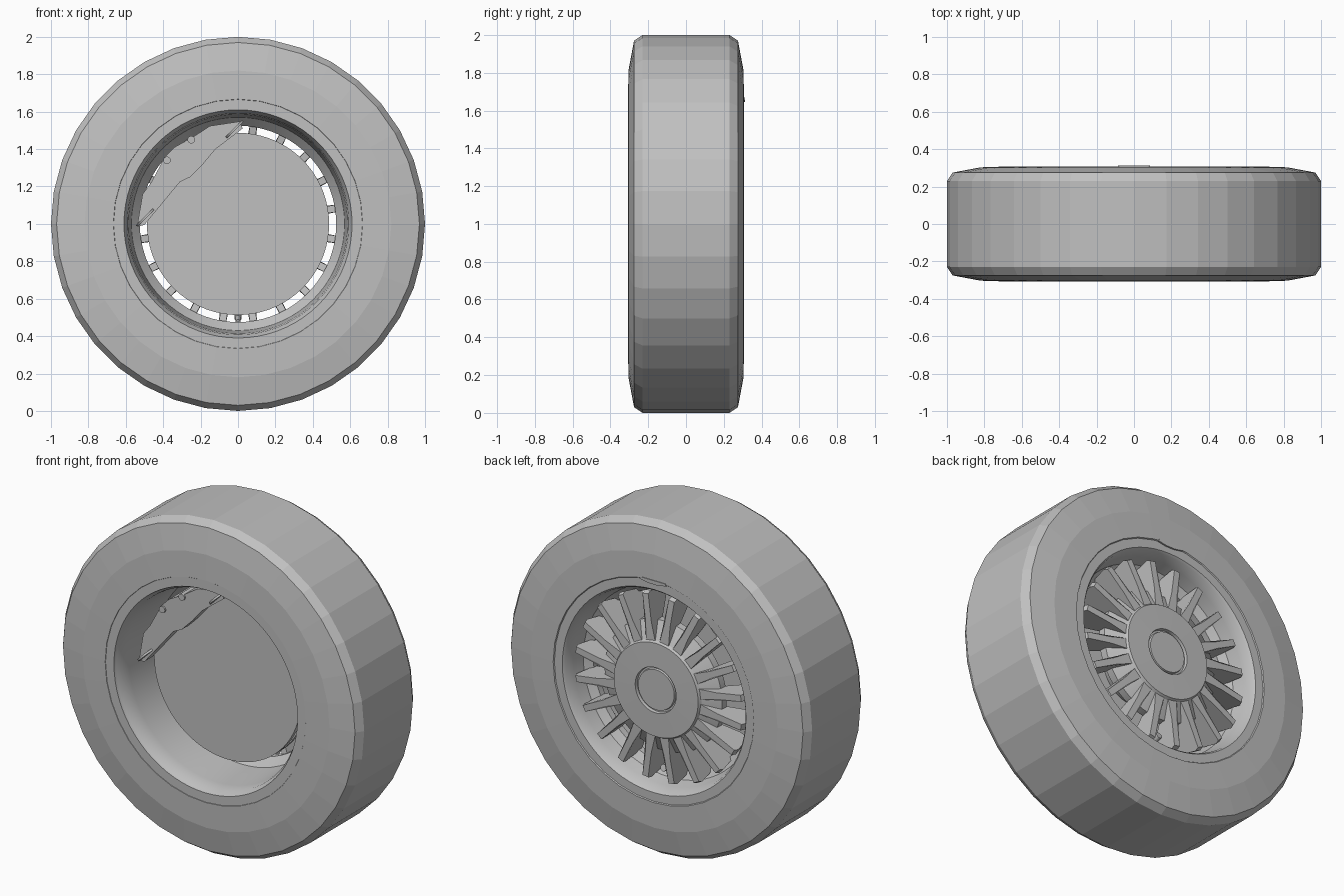
import bpy, bmesh, math
from mathutils import Vector, Matrix

if "Cube" in bpy.data.objects:
    bpy.data.objects.remove(bpy.data.objects["Cube"])

grey = bpy.data.materials.new("plain grey")
grey.use_nodes = True
grey.diffuse_color = (0.53, 0.53, 0.53, 1)
grey.node_tree.nodes["Principled BSDF"].inputs["Base Color"].default_value = grey.diffuse_color

CENTRE = Vector((0, 0, 1))


def finish(name, bm, smooth=None):
    bmesh.ops.remove_doubles(bm, verts=bm.verts, dist=0.0001)
    bmesh.ops.recalc_face_normals(bm, faces=bm.faces)
    mesh = bpy.data.meshes.new(name)
    bm.to_mesh(mesh)
    bm.free()
    mesh.materials.append(grey)
    obj = bpy.data.objects.new(name, mesh)
    obj.location = CENTRE
    bpy.context.collection.objects.link(obj)
    if smooth:
        bpy.ops.object.select_all(action='DESELECT')
        obj.select_set(True)
        bpy.context.view_layer.objects.active = obj
        bpy.ops.object.shade_smooth_by_angle(angle=math.radians(smooth))
    return obj


def revolve(name, profile, sides, smooth=None):
    """Spin a closed (radius, y) profile about the axle."""
    bm = bmesh.new()
    rings = []
    for i in range(sides):
        a = 2 * math.pi * i / sides
        rings.append([bm.verts.new((r * math.sin(a), y, r * math.cos(a))) for r, y in profile])
    n = len(profile)
    for i in range(sides):
        a, b = rings[i], rings[(i + 1) % sides]
        for j in range(n):
            k = (j + 1) % n
            if profile[j][0] or profile[k][0]:
                bm.faces.new((a[j], a[k], b[k], b[j]))
    bmesh.ops.dissolve_degenerate(bm, dist=0.00001, edges=bm.edges)
    return finish(name, bm, smooth)


def add_prism(bm, front, back):
    """Join two matching outlines into a solid."""
    a = [bm.verts.new(p) for p in front]
    b = [bm.verts.new(p) for p in back]
    bm.faces.new(a)
    bm.faces.new(b[::-1])
    for i in range(len(a)):
        j = (i + 1) % len(a)
        bm.faces.new((a[i], b[i], b[j], a[j]))


def add_rod(bm, centre, axis, radius, depth, sides=16):
    turn = Vector(axis).to_track_quat('Z', 'Y').to_matrix().to_4x4()
    bmesh.ops.create_cone(bm, cap_ends=True, segments=sides, radius1=radius, radius2=radius,
                          depth=depth, matrix=Matrix.Translation(centre) @ turn)


# Tyre: faceted tread, chamfered shoulders and nearly flat walls
half = [(1, 0.23), (0.97, 0.275), (0.82, 0.303), (0.667, 0.308), (0.64, 0.27)]
revolve("tyre", half + [(r, -y) for r, y in reversed(half)], 36)

# Rim: open barrel with a lip on each side and a narrow throat
revolve("rim", [
    (0.667, -0.306), (0.61, -0.306), (0.605, -0.29), (0.592, -0.27), (0.585, -0.2),
    (0.57, 0.04), (0.525, 0.09), (0.525, 0.13), (0.57, 0.16), (0.585, 0.23),
    (0.6, 0.29), (0.61, 0.302), (0.667, 0.302), (0.655, 0.2), (0.655, -0.2)], 72, 30)

# Hub: face with grooved centre cap and a sloping skirt
revolve("hub", [
    (0, 0.283), (0.12, 0.283), (0.123, 0.27), (0.133, 0.27), (0.136, 0.288),
    (0.28, 0.285), (0.29, 0.268), (0.39, 0.215), (0.39, 0.17), (0.25, 0.13),
    (0.2, -0.03), (0, -0.03)], 60, 30)

# Spokes: twenty fins that taper outward
bm = bmesh.new()
fin = [(0.27, 0.19), (0.285, 0.272), (0.4, 0.268), (0.555, 0.262), (0.565, 0.235),
       (0.535, 0.1), (0.48, 0.11), (0.39, 0.16)]
for i in range(20):
    spin = Matrix.Rotation(math.radians(9 + 18 * i), 3, 'Y')
    sides = []
    for s in (-1, 1):
        sides.append([spin @ Vector((s * (0.03 if r < 0.3 else 0.019), y, r)) for r, y in fin])
    add_prism(bm, *sides)
finish("spokes", bm)

# Brake disc with a vent groove round its edge
revolve("brake_disc", [
    (0, -0.1), (0.487, -0.1), (0.487, -0.07), (0.44, -0.07), (0.44, -0.045),
    (0.487, -0.045), (0.487, -0.015), (0, -0.015)], 72, 30)

# Brake caliper straddling the disc
outline = [(-0.54, -0.015), (-0.51, 0.16), (-0.465, 0.22), (-0.39, 0.36), (-0.34, 0.41),
           (-0.24, 0.465), (-0.15, 0.524), (0.01, 0.548), (0.025, 0.51), (-0.12, 0.4),
           (-0.187, 0.32), (-0.256, 0.25), (-0.31, 0.225), (-0.5, -0.005)]
bm = bmesh.new()
add_prism(bm, [(x, -0.17, z) for x, z in outline], [(x, 0.03, z) for x, z in outline])
finish("brake_caliper", bm)

# Round end plates and guide pins of the caliper
bm = bmesh.new()
for x, z in ((-0.495, 0.035), (-0.02, 0.505)):
    add_rod(bm, (x, -0.15, z), (1, 0, -1), 0.065, 0.012, 24)
for x, z in ((-0.38, 0.34), (-0.25, 0.45)):
    add_rod(bm, (x, -0.06, z), (0, 1, 0), 0.02, 0.24)
finish("caliper_pins", bm, 30)

# Valve stem in the lower part of the rim
bm = bmesh.new()
add_rod(bm, (0, 0.16, -0.51), (0, 1, 0.3), 0.014, 0.1)
add_rod(bm, (0, 0.2, -0.498), (0, 1, 0.3), 0.02, 0.03)
finish("valve_stem", bm, 30)

# Balance weight clipped to the top of the outer lip
bm = bmesh.new()
clip = [(-0.085, 0.655), (-0.03, 0.645), (0.03, 0.645), (0.085, 0.655), (0.08, 0.668), (-0.08, 0.668)]
add_prism(bm, [(x, 0.29, z) for x, z in clip], [(x, 0.312, z) for x, z in clip])
finish("balance_weight", bm)
